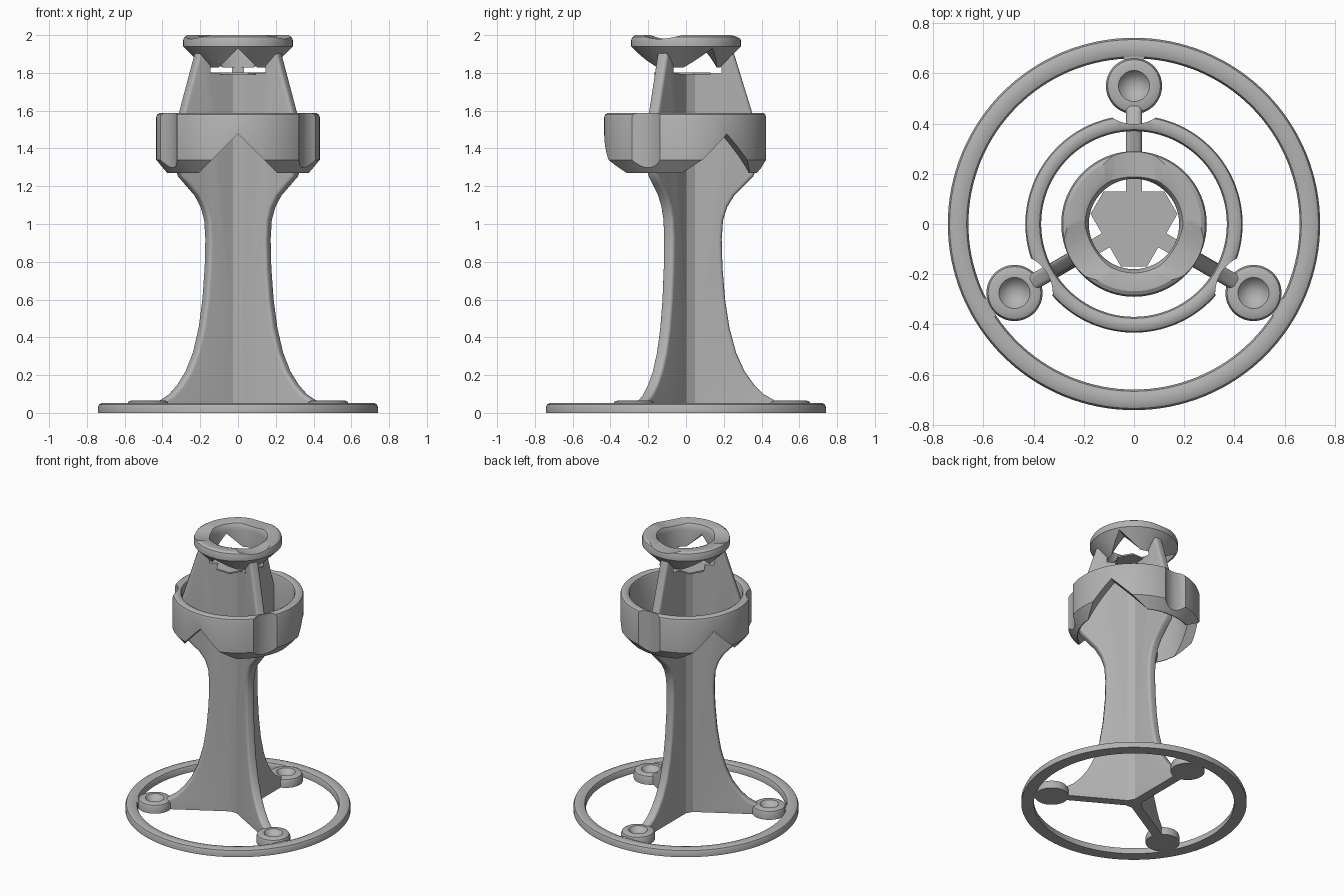
import bpy, bmesh
from math import pi, sin, cos, radians
from mathutils import Matrix

cube = bpy.data.objects.get("Cube")
if cube:
    bpy.data.objects.remove(cube, do_unlink=True)

grey = bpy.data.materials.new("plain_grey")
grey.use_nodes = True
COLOUR = (0.45, 0.45, 0.45, 1)
grey.diffuse_color = COLOUR
grey.node_tree.nodes["Principled BSDF"].inputs["Base Color"].default_value = COLOUR
FIN_ANGLES = [radians(a) for a in (90, 210, 330)]
GAP_ANGLES = [radians(a) for a in (30, 150, 270)]


def make(name, bm):
    bmesh.ops.recalc_face_normals(bm, faces=bm.faces)
    mesh = bpy.data.meshes.new(name)
    bm.to_mesh(mesh)
    bm.free()
    mesh.materials.append(grey)
    obj = bpy.data.objects.new(name, mesh)
    bpy.context.collection.objects.link(obj)
    return obj


def select(obj):
    bpy.ops.object.select_all(action='DESELECT')
    obj.select_set(True)
    bpy.context.view_layer.objects.active = obj


def smooth(obj):
    select(obj)
    bpy.ops.object.shade_smooth_by_angle(angle=radians(32))


def lathe(name, profile, steps=96, closed=True):
    """Revolve (radius, height) points around z."""
    bm = bmesh.new()
    verts = [bm.verts.new((r, 0, z)) for r, z in profile]
    pairs = list(zip(verts, verts[1:]))
    if closed:
        pairs.append((verts[-1], verts[0]))
    edges = [bm.edges.new(p) for p in pairs]
    bmesh.ops.spin(bm, geom=verts + edges, axis=(0, 0, 1), cent=(0, 0, 0),
                   angle=2 * pi, steps=steps, use_duplicate=False)
    bmesh.ops.remove_doubles(bm, verts=bm.verts, dist=0.0002)
    return make(name, bm)


def prism(name, points, axis, depth, start=0.0):
    """Extrude 2D points: axis 'z' draws in xy, axis 'x' in yz, axis 'y' in xz."""
    place = {'z': lambda a, b: (a, b, start), 'x': lambda a, b: (start, a, b),
             'y': lambda a, b: (a, start, b)}[axis]
    move = {'z': (0, 0, depth), 'x': (depth, 0, 0), 'y': (0, depth, 0)}[axis]
    bm = bmesh.new()
    face = bm.faces.new([bm.verts.new(place(a, b)) for a, b in points])
    new = bmesh.ops.extrude_face_region(bm, geom=[face])["geom"]
    bmesh.ops.translate(bm, vec=move, verts=[v for v in new if isinstance(v, bmesh.types.BMVert)])
    return make(name, bm)


def cut(target, cutter):
    mod = target.modifiers.new("cut", 'BOOLEAN')
    mod.operation, mod.solver, mod.object = 'DIFFERENCE', 'EXACT', cutter
    select(target)
    bpy.ops.object.modifier_apply(modifier=mod.name)
    bpy.data.objects.remove(cutter, do_unlink=True)


def circle(cx, cy, r, n=64):
    return [(cx + r * cos(2 * pi * i / n), cy + r * sin(2 * pi * i / n)) for i in range(n)]


def turn(obj, angle):
    obj.data.transform(Matrix.Rotation(angle, 4, 'Z'))
    return obj


def cut_gables(target, apex, size):
    """Pointed 45 degree openings between the fins."""
    for a in GAP_ANGLES:
        tri = [(-size, apex - size), (size, apex - size), (0, apex)]
        cut(target, turn(prism("gable_cutter", tri, 'x', 0.6, 0.02), a))


# Base ring, rounded on its upper edges
lathe_ring = [(0.66, 0), (0.742, 0), (0.742, 0.03), (0.735, 0.045), (0.72, 0.052),
              (0.685, 0.052), (0.667, 0.045), (0.66, 0.03)]
smooth(lathe("base_ring", lathe_ring, 128))

# Foot pads with a dished top, and the links to the base ring
pad_profile = [(0, 0), (0.112, 0), (0.112, 0.04), (0.105, 0.058), (0.09, 0.065),
               (0.062, 0.065), (0.058, 0.06), (0.045, 0.045), (0.025, 0.034), (0, 0.03)]
for i, a in enumerate(FIN_ANGLES):
    pad = lathe(f"foot_pad_{i + 1}", pad_profile, 48, closed=False)
    pad.data.transform(Matrix.Translation((0.55 * cos(a), 0.55 * sin(a), 0)))
    smooth(pad)
    link = [(0.64, -0.03), (0.68, -0.05), (0.68, 0.05), (0.64, 0.03)]
    turn(prism(f"pad_link_{i + 1}", link, 'z', 0.045), a)

# Three upright fins with rounded outer edges
outer = [(0.475, 0), (0.475, 0.062), (0.41, 0.1), (0.36, 0.15), (0.31, 0.22), (0.265, 0.32),
         (0.23, 0.45), (0.207, 0.6), (0.193, 0.77), (0.189, 0.92), (0.196, 1.02),
         (0.218, 1.09), (0.255, 1.15), (0.32, 1.215), (0.355, 1.25), (0.382, 1.31),
         (0.382, 1.49), (0.35, 1.59), (0.255, 1.9), (0.245, 1.95)]
inner = [(0.187, 1.95), (0.187, 1.8), (0, 1.8), (0, 0)]
for i, a in enumerate(FIN_ANGLES):
    fin = prism(f"fin_{i + 1}", [(r, z) for r, z in outer + inner], 'y', 0.064, -0.032)
    bm = bmesh.new()
    bm.from_mesh(fin.data)
    rim = [e for e in bm.edges if abs(e.verts[0].co.y - e.verts[1].co.y) < 0.001
           and min(v.co.x for v in e.verts) > 0.188 and min(v.co.z for v in e.verts) > 0.05]
    bmesh.ops.bevel(bm, geom=rim, offset=0.018, segments=4, profile=0.5, affect='EDGES')
    bm.to_mesh(fin.data)
    bm.free()
    turn(fin, a)
    smooth(fin)

# Core that fills the corners between the fins
core = [(0.103 * cos(a), 0.103 * sin(a)) for a in FIN_ANGLES]
prism("fin_core", core, 'z', 1.8)

# Thin floor under the top collar: a triangle with clipped corners
floor_points = []
for a in GAP_ANGLES:
    for side in (-0.052, 0.052):
        floor_points.append((0.17 * cos(a) - side * sin(a), 0.17 * sin(a) + side * cos(a)))
prism("collar_floor", floor_points, 'z', 0.01, 1.791)

# Middle ring with scalloped sides and pointed openings below
band = lathe("middle_ring", [(0.37, 1.27), (0.375, 1.27), (0.433, 1.34), (0.433, 1.565),
                             (0.428, 1.58), (0.415, 1.588), (0.39, 1.588), (0.376, 1.58),
                             (0.37, 1.565)], 128)
for a in FIN_ANGLES:
    cut(band, turn(prism("scallop_cutter", circle(0.555, 0, 0.157), 'z', 0.6, 1.15), a))
cut_gables(band, 1.477, 0.28)
smooth(band)

# Top collar with a tapered skirt, pointed openings and shallow saddles
collar = lathe("top_collar", [(0.18, 1.828), (0.29, 1.94), (0.29, 1.975), (0.284, 1.99),
                              (0.268, 2.0), (0.215, 2.0), (0.195, 1.992), (0.185, 1.975),
                              (0.18, 1.95)], 128)
cut_gables(collar, 1.93, 0.2)
for a in FIN_ANGLES:
    cut(collar, turn(prism("saddle_cutter", circle(0, 2.34, 0.36, 96), 'x', 0.5, 0.03), a))
smooth(collar)
